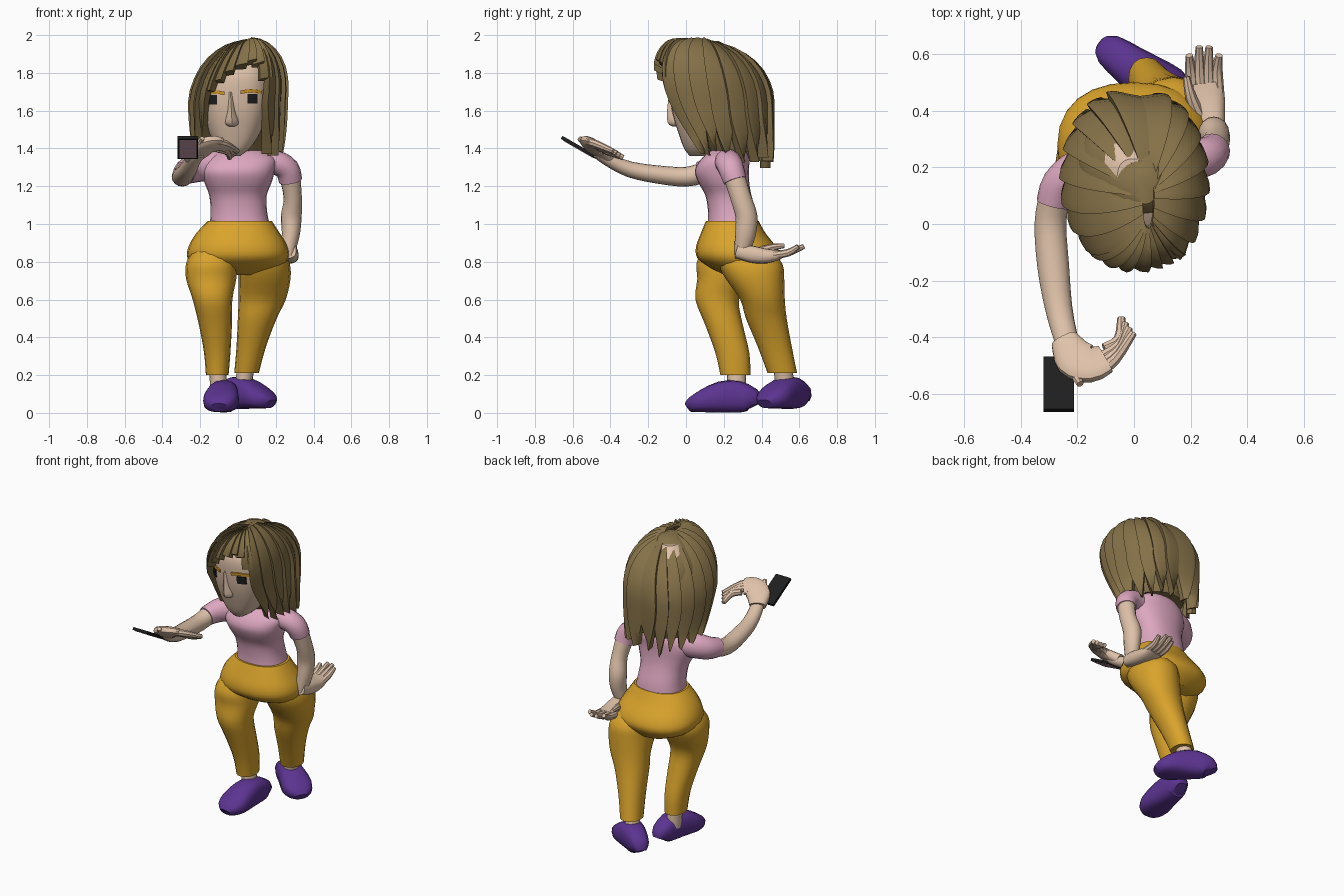
import bpy, math, random
from mathutils import Vector, Matrix
from mathutils.bvhtree import BVHTree

if "Cube" in bpy.data.objects:
    bpy.data.objects.remove(bpy.data.objects["Cube"])

random.seed(4)


def mat(name, r, g, b):
    m = bpy.data.materials.new(name)
    m.diffuse_color = (r, g, b, 1)
    m.use_nodes = True
    m.node_tree.nodes["Principled BSDF"].inputs["Base Color"].default_value = m.diffuse_color
    return m


SKIN = mat("skin", 0.74, 0.54, 0.40)
HAIR = mat("brown hair", 0.235, 0.165, 0.065)
PINK = mat("pink cloth", 0.73, 0.39, 0.53)
GOLD = mat("mustard cloth", 0.70, 0.37, 0.025)
PURPLE = mat("purple shoe", 0.107, 0.034, 0.284)
BLACK = mat("black", 0.013, 0.013, 0.013)
SCREEN = mat("mauve screen", 0.62, 0.36, 0.45)
BROW = mat("orange brow", 0.66, 0.32, 0.02)


def make(name, verts, faces, material):
    me = bpy.data.meshes.new(name)
    me.from_pydata([tuple(v) for v in verts], [], faces)
    me.materials.append(material)
    ob = bpy.data.objects.new(name, me)
    bpy.context.collection.objects.link(ob)
    return ob


def catmull(rows, steps):
    out = []
    for i in range(len(rows) - 1):
        p0, p1, p2, p3 = (rows[max(0, min(len(rows) - 1, i + k))] for k in (-1, 0, 1, 2))
        for s in range(steps):
            t = s / steps
            out.append([0.5 * (2 * b + (c - a) * t + (2 * a - 5 * b + 4 * c - d) * t * t
                               + (3 * b - a - 3 * c + d) * t ** 3)
                        for a, b, c, d in zip(p0, p1, p2, p3)])
    return out + [list(rows[-1])]


def loft(name, rows, material, side=(1, 0, 0), level=False, n=16, e=2.0, steps=3):
    """Skin rings (x, y, z, half width, half depth); level keeps every ring horizontal."""
    rows = catmull(rows, steps)
    pts = [Vector(r[:3]) for r in rows]
    verts, faces = [], []
    for i, r in enumerate(rows):
        t = Vector((0, 0, 1))
        if not level:
            t = (pts[min(i + 1, len(pts) - 1)] - pts[max(i - 1, 0)]).normalized()
        u = Vector(side)
        u = (u - t * u.dot(t)).normalized()
        v = t.cross(u)
        for k in range(n):
            a = 2 * math.pi * k / n
            c, s = math.cos(a), math.sin(a)
            c = math.copysign(abs(c) ** (2 / e), c)
            s = math.copysign(abs(s) ** (2 / e), s)
            verts.append(pts[i] + u * c * r[3] + v * s * r[4])
    for i in range(len(rows) - 1):
        for k in range(n):
            k2 = (k + 1) % n
            faces.append((i * n + k, i * n + k2, (i + 1) * n + k2, (i + 1) * n + k))
    faces.append(tuple(reversed(range(n))))
    faces.append(tuple(range(len(verts) - n, len(verts))))
    return make(name, verts, faces, material)


# trousers
loft("hips", [(0, .32, .73, .13, .11), (0, .30, .77, .225, .175), (0, .28, .82, .268, .22),
              (0, .265, .88, .262, .212), (0, .25, .95, .222, .172), (.01, .245, 1.015, .17, .14)],
     GOLD, level=True, n=24, e=2.3)
loft("front_leg", [(-.12, .24, .93, .07, .09), (-.13, .22, .86, .11, .13), (-.14, .21, .79, .135, .155),
                   (-.142, .195, .71, .133, .135), (-.135, .165, .60, .105, .115), (-.12, .20, .47, .088, .10),
                   (-.11, .245, .32, .07, .09), (-.11, .262, .20, .06, .08)], GOLD, level=True, e=2.2)
loft("back_leg", [(.12, .29, .93, .07, .10), (.13, .31, .86, .11, .14), (.138, .34, .79, .136, .17),
                  (.14, .365, .71, .138, .155), (.128, .405, .60, .125, .118), (.102, .425, .50, .103, .108),
                  (.07, .47, .35, .078, .09), (.045, .51, .21, .065, .078)], GOLD, level=True, e=2.2)

# ankles and shoes
loft("front_ankle", [(-.11, .265, .26, .045, .05), (-.10, .27, .10, .045, .05)], SKIN)
loft("back_ankle", [(.045, .51, .26, .045, .05), (.02, .53, .10, .045, .05)], SKIN)


def shoe(name, heel, toe, z0):
    h, t = Vector((*heel, 0)), Vector((*toe, 0))
    rows = []
    for f, w, hh in [(0, .035, .08), (.06, .06, .13), (.28, .072, .17), (.52, .085, .165),
                     (.76, .095, .125), (.93, .075, .085), (1, .04, .055)]:
        p = h.lerp(t, f)
        rows.append((p.x, p.y, z0 + hh / 2, w, hh / 2))
    d = (t - h).normalized()
    loft(name, rows, PURPLE, side=d.cross(Vector((0, 0, 1))), e=2.7, steps=2)


shoe("front_shoe", (-.06, .37), (-.10, .01), .001)
shoe("back_shoe", (-.095, .62), (.175, .42), .02)

# shirt
loft("shirt", [(.01, .25, .98, .162, .135), (.005, .245, 1.06, .15, .128), (0, .225, 1.15, .152, .122),
               (0, .20, 1.22, .178, .135), (0, .19, 1.285, .195, .143), (.02, .21, 1.35, .18, .125),
               (.02, .23, 1.40, .09, .08)], PINK, level=True, n=24, e=2.3)
loft("left_sleeve", [(.10, .22, 1.33, .07, .07), (.20, .225, 1.325, .072, .065), (.26, .24, 1.29, .068, .065),
                     (.278, .26, 1.23, .062, .062)], PINK, side=(0, 1, 0))
loft("right_sleeve", [(-.09, .21, 1.31, .08, .08), (-.19, .19, 1.305, .08, .075), (-.26, .14, 1.285, .072, .066),
                      (-.285, .07, 1.27, .06, .06)], PINK, side=(0, 0, 1))

# arms
loft("left_arm", [(.272, .25, 1.27, .057, .057), (.29, .29, 1.14, .048, .055), (.282, .32, 1.04, .055, .058),
                  (.28, .315, .95, .048, .055), (.268, .30, .87, .040, .044), (.27, .30, .82, .03, .04)], SKIN)
loft("right_arm", [(-.28, .10, 1.275, .055, .055), (-.295, 0, 1.25, .056, .052), (-.285, -.15, 1.262, .056, .048),
                   (-.265, -.30, 1.29, .048, .042), (-.235, -.42, 1.345, .042, .034),
                   (-.21, -.47, 1.38, .04, .03)], SKIN)

# hands
loft("left_palm", [(.27, .27, .86, .038, .04), (.275, .35, .84, .045, .045), (.26, .43, .83, .062, .038),
                   (.25, .50, .838, .06, .024)], SKIN, e=2.5)
for i in range(4):
    x = .205 + i * .031
    loft("left_finger", [(x, .46, .835, .021, .021), (x - .005, .54, .848, .020, .020),
                         (x - .01 + i * .004, .605 + (.02 if i in (1, 2) else -.01), .882, .013, .013)],
         SKIN, n=8)
loft("left_thumb", [(.23, .38, .85, .024, .024), (.20, .45, .875, .02, .02), (.185, .52, .885, .012, .012)],
     SKIN, n=8)

loft("right_palm", [(-.245, -.41, 1.35, .05, .035), (-.205, -.475, 1.395, .075, .034),
                    (-.15, -.495, 1.42, .07, .03), (-.10, -.475, 1.42, .058, .022)],
     SKIN, side=(.55, .75, -.3), e=2.5)
for i in range(4):
    dy, dz = i * .030, -i * .014
    loft("right_finger", [(-.135 + i * .01, -.53 + dy, 1.44 + dz, .021, .021),
                          (-.07 + i * .006, -.48 + dy * .8, 1.425 + dz, .021, .021),
                          (-.003 - i * .014, -.385 + dy * .6, 1.385 + dz * .8, .014, .014)], SKIN, n=8)
loft("right_thumb", [(-.22, -.47, 1.385, .024, .024), (-.205, -.53, 1.425, .02, .02),
                     (-.19, -.565, 1.455, .013, .013)], SKIN, n=8)


# phone
def box(name, size, offset, material):
    pose = Matrix.Translation((-.265, -.565, 1.405)) @ Matrix.Rotation(math.radians(-30), 4, 'X')
    bpy.ops.mesh.primitive_cube_add(size=1)
    ob = bpy.context.object
    ob.name = name
    ob.matrix_world = pose @ Matrix.Translation(offset) @ Matrix.Diagonal((*size, 1))
    ob.data.materials.append(material)


box("phone", (.108, .215, .018), (0, 0, 0), BLACK)
box("phone_screen", (.090, .185, .004), (0, 0, -.010), SCREEN)

# head
loft("neck", [(.0, .21, 1.33, .07, .07), (0, .19, 1.50, .07, .07)], SKIN)
head = loft("head", [(-.025, .07, 1.36, .035, .05), (-.022, .09, 1.40, .085, .10), (-.018, .11, 1.48, .135, .15),
                     (-.015, .125, 1.58, .17, .195), (-.012, .13, 1.68, .185, .215), (-.005, .135, 1.80, .175, .22),
                     (0, .14, 1.88, .13, .16), (0, .15, 1.94, .06, .08)], SKIN, level=True, n=28, e=2.7)
loft("nose", [(-.032, -.05, 1.515, .012, .02), (-.032, -.058, 1.535, .036, .038), (-.035, -.07, 1.60, .02, .03),
              (-.04, -.078, 1.70, .010, .010)], SKIN, level=True, n=8, e=1.5)
tree = BVHTree.FromPolygons([v.co for v in head.data.vertices], [tuple(p.vertices) for p in head.data.polygons])


def face_plate(name, x0, x1, z0, z1, material, lift, arch=0):
    """Thin plate that follows the face."""
    verts, faces, n = [], [], 4
    for back in (0, 1):
        for j in (0, 1):
            for i in range(n + 1):
                x = x0 + (x1 - x0) * i / n
                z = (z1 if j else z0) + arch * math.sin(math.pi * i / n)
                hit = tree.ray_cast(Vector((x, -1, z)), Vector((0, 1, 0)))[0]
                verts.append((x, hit.y - lift + back * .009, z))
    m = n + 1
    for i in range(n):
        a, b, c, d = i, i + 1, m + i + 1, m + i
        faces += [(a, b, c, d), tuple(k + 2 * m for k in (d, c, b, a)),
                  (a, a + 2 * m, b + 2 * m, b), (d, c, c + 2 * m, d + 2 * m)]
    faces += [(0, m, 3 * m, 2 * m), (n, n + 2 * m, n + 3 * m, n + m)]
    make(name, verts, faces, material)


face_plate("right_eye", -.165, -.112, 1.632, 1.682, BLACK, .007)
face_plate("left_eye", .05, .103, 1.638, 1.688, BLACK, .007)
face_plate("right_brow", -.18, -.072, 1.682, 1.700, BROW, .009, .008)
face_plate("left_brow", .012, .128, 1.688, 1.706, BROW, .009, .008)

# hair: inner mass plus overlapping locks falling from the parting
loft("hair_mass", [(0, .25, 1.38, .15, .12), (0, .235, 1.50, .185, .18), (0, .225, 1.65, .205, .20),
                   (0, .20, 1.82, .185, .18), (.03, .14, 1.93, .11, .10), (.04, .12, 1.97, .04, .05)],
     HAIR, level=True, n=20)
C = Vector((0, .15, 1.66))


def hair_point(deg, t, a_end, z_end):
    th = math.radians(deg)
    c, s = math.cos(th), math.sin(th)
    top = Vector((.05, (.09 if s < 0 else .02) * s - .05, .312 + .008 * c - .025 * max(0, s)))
    rim = Vector((.235 * math.copysign(abs(c) ** .8, c), s * (.30 if s > 0 else .262), 0))
    if z_end is None:
        a = math.radians(5 + (a_end - 5) * t)
    else:
        a = math.radians(5 + 85 * min(1, t / .55))
    p = C + top * math.cos(a) + rim * math.sin(a)
    if z_end is not None and t > .55:
        f = (t - .55) / .45
        p.z = C.z + (z_end - C.z) * f
        p.x -= rim.x * .12 * f * f
        p.y += -rim.y * .06 * max(0, s) * f * f + .15 * max(0, -s) * f + .03 * abs(c) * f
    return p


def lock(deg, half, z_end=None, a_end=90, flip=1, taper=.9):
    verts, faces, steps = [], [], 14
    for i in range(steps + 1):
        t = i / steps
        w = half * (1 if t < .65 else 1 - taper * ((t - .65) / .35) ** 1.5)
        for d, r in ((-w, .0), (w * .5, .026), (w, .030), (w, -.03), (-w, -.03)):
            p = hair_point(deg + d * flip, t, a_end, z_end)
            out = (p - Vector((C.x, C.y, min(p.z, C.z)))).normalized()
            verts.append(p + out * r * min(1, .35 + 2 * t))
    for i in range(steps):
        for k in range(5):
            k2 = (k + 1) % 5
            f = (i * 5 + k, i * 5 + k2, i * 5 + 5 + k2, i * 5 + 5 + k)
            faces.append(f if flip > 0 else f[::-1])
    end = tuple(range(steps * 5, steps * 5 + 5))
    faces += [(4, 3, 2, 1, 0), end] if flip > 0 else [(0, 1, 2, 3, 4), end[::-1]]
    make("hair_lock", verts, faces, HAIR)


COUNT = 16
for i in range(COUNT):
    deg = -46 + i * (266 / (COUNT - 1))
    z = 1.39 - .08 * max(0, math.sin(math.radians(deg))) + random.uniform(-.035, .035)
    lock(deg, 11.5, z, flip=-1 if deg < 80 else 1)
# short fringe above the forehead
for deg, a in ((-131, 82), (-119, 72), (-107, 63), (-95, 56), (-83, 51), (-71, 54), (-60, 70)):
    lock(deg, 9, a_end=a, taper=.1)

# smooth shading with crisp edges
bpy.ops.object.select_all(action='SELECT')
bpy.context.view_layer.objects.active = head
bpy.ops.object.shade_smooth_by_angle(angle=math.radians(35))
